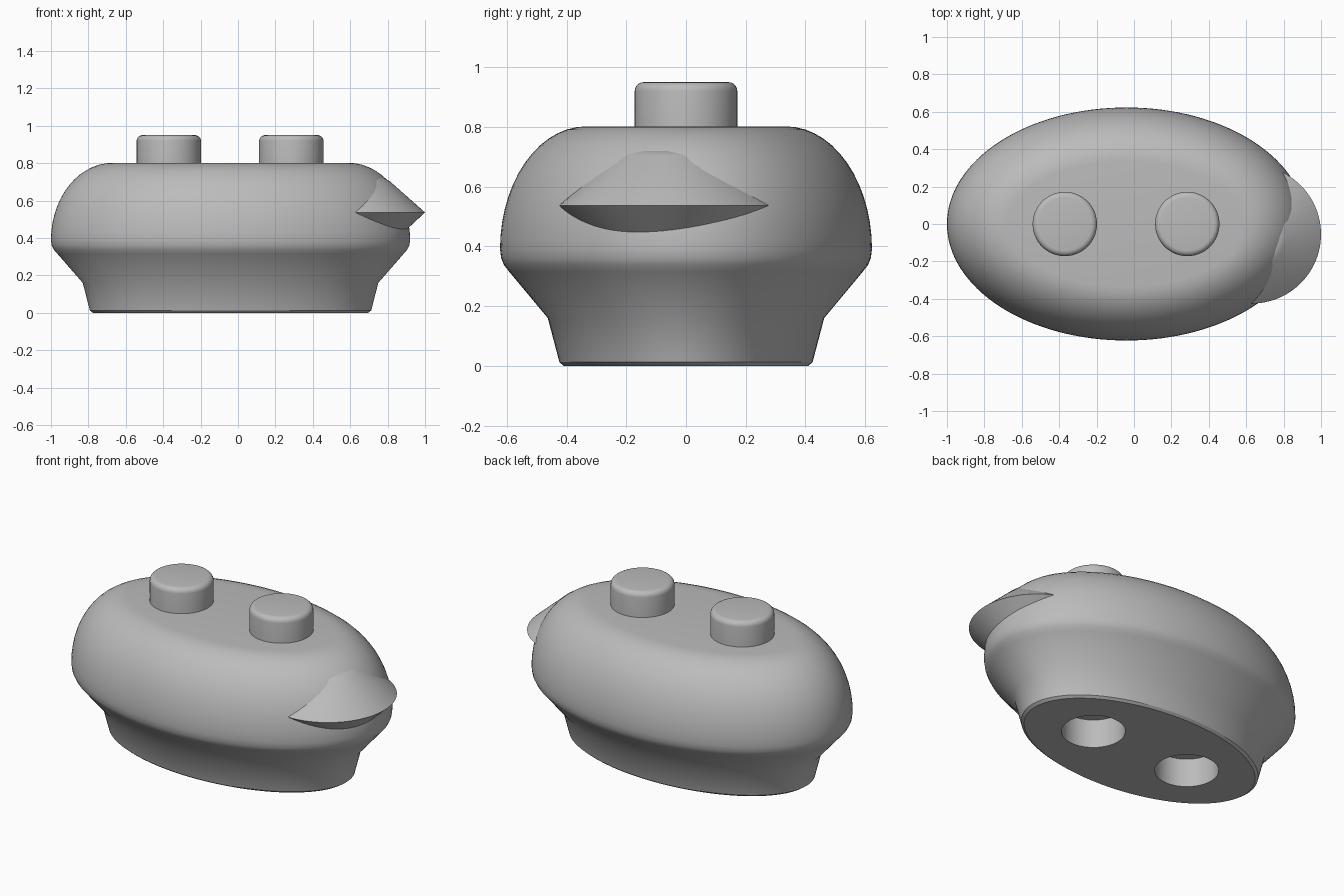
import bpy, bmesh
from math import sin, cos, pi, radians

if "Cube" in bpy.data.objects:
    bpy.data.objects.remove(bpy.data.objects["Cube"])

grey = bpy.data.materials.new("plain grey")
grey.use_nodes = True
COLOUR = (0.5, 0.5, 0.5, 1)
grey.diffuse_color = COLOUR
grey.node_tree.nodes["Principled BSDF"].inputs["Base Color"].default_value = COLOUR


def lathe(name, profile, centre=(0, 0, 0), sides=96):
    """Loft capped elliptical rings given as (half x, half y, z)."""
    bm = bmesh.new()
    rings = []
    for rx, ry, z in profile:
        rings.append([bm.verts.new((rx * cos(2 * pi * i / sides),
                                    ry * sin(2 * pi * i / sides), z))
                      for i in range(sides)])
    for low, high in zip(rings, rings[1:]):
        for i in range(sides):
            j = (i + 1) % sides
            bm.faces.new((low[i], low[j], high[j], high[i]))
    bm.faces.new(rings[0][::-1])
    bm.faces.new(rings[-1])
    mesh = bpy.data.meshes.new(name)
    bm.to_mesh(mesh)
    bm.free()
    mesh.materials.append(grey)
    obj = bpy.data.objects.new(name, mesh)
    obj.location = centre
    bpy.context.collection.objects.link(obj)
    return obj


def smooth(obj, angle=30):
    bpy.ops.object.select_all(action='DESELECT')
    obj.select_set(True)
    bpy.context.view_layer.objects.active = obj
    bpy.ops.object.shade_smooth_by_angle(angle=radians(angle))


STUDS = (("right", -0.37), ("left", 0.285))
STUD_R = 0.172

# Body: tapered foot, flared skirt and domed shell with a flat top
foot = [(0.735, 0.41, 0), (0.752, 0.424, 0.012), (0.79, 0.463, 0.16)]
skirt = [(0.925, 0.592, 0.315), (0.945, 0.61, 0.338), (0.956, 0.619, 0.36)]
dome = [(0.63 + 0.33 * cos(a), 0.335 + 0.288 * cos(a), 0.39 + 0.412 * sin(a))
        for a in (pi / 2 * k / 14 for k in range(15))]
body = lathe("body", foot + skirt + dome, (-0.04, 0, 0), 128)

# Sockets in the underside
for side, x in STUDS:
    cutter = lathe(side + "_socket_cutter",
                   [(STUD_R, STUD_R, -0.1), (STUD_R, STUD_R, 0.17)], (x, 0, 0))
    cutter.hide_render = True
    cut = body.modifiers.new(side + " socket", 'BOOLEAN')
    cut.operation = 'DIFFERENCE'
    cut.solver = 'EXACT'
    cut.object = cutter
    bpy.context.view_layer.objects.active = body
    bpy.ops.object.modifier_apply(modifier=cut.name)
    bpy.data.objects.remove(cutter)
smooth(body)

# Studs with rounded upper edges
for side, x in STUDS:
    edge = [(STUD_R - 0.03 + 0.03 * cos(a),) * 2 + (0.92 + 0.03 * sin(a),)
            for a in (pi / 2 * k / 5 for k in range(6))]
    stud = lathe(side + "_stud", [(STUD_R, STUD_R, 0.78)] + edge, (x, 0, 0), 64)
    smooth(stud)

# Beak: a sharp-rimmed double cone sunk into one end
beak_rings = [(0.2, 0.38), (0.25, 0.425), (0.37, 0.537), (0.18, 0.705),
              (0.15, 0.72), (0.02, 0.73)]
beak = lathe("beak", [(r, r, z) for r, z in beak_rings], (0.63, -0.055, 0), 96)
smooth(beak, 50)
